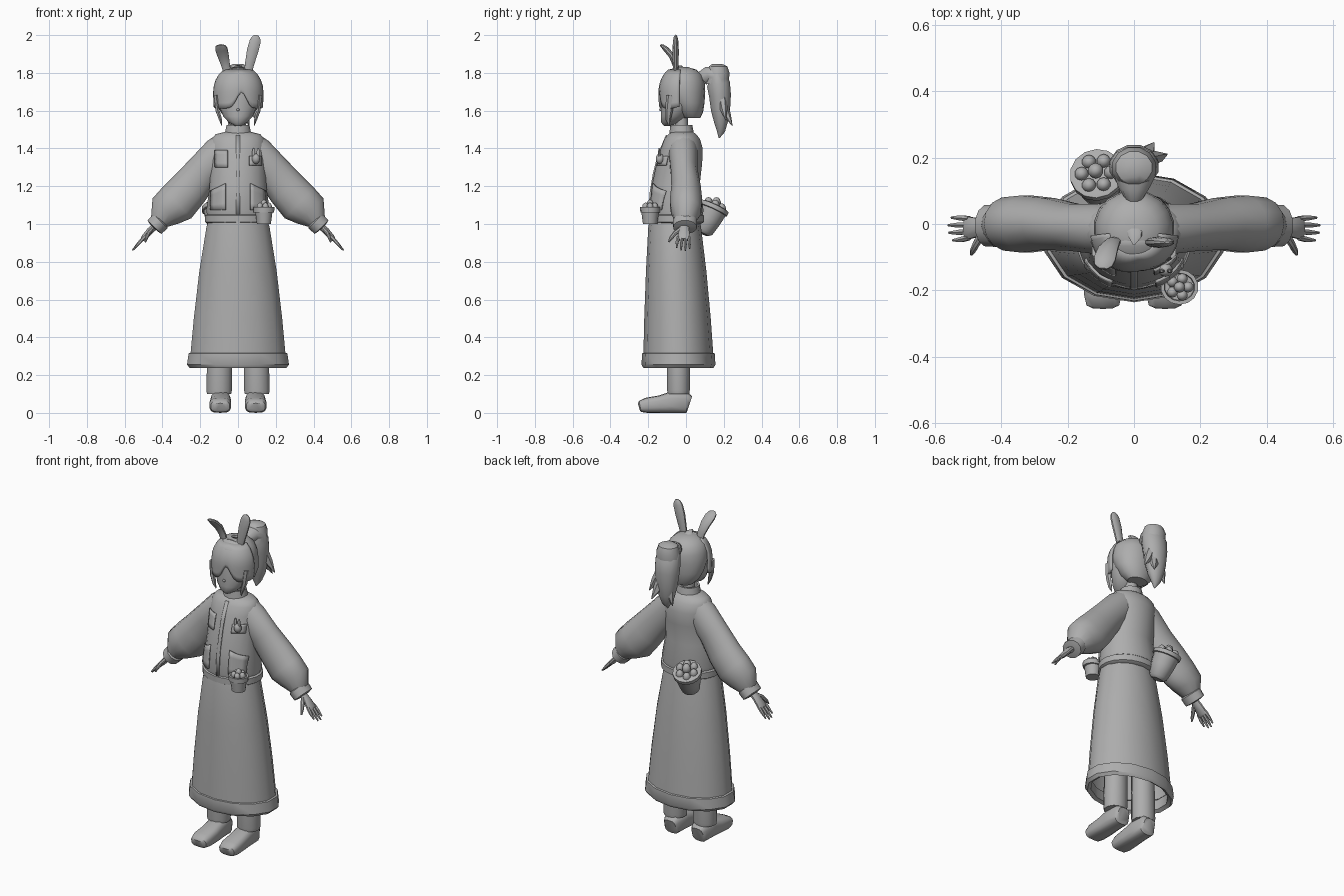
import bpy, bmesh, math
from mathutils import Vector

grey = bpy.data.materials.new("plain_grey")
grey.diffuse_color = (0.42, 0.42, 0.42, 1)


def finish(name, bm, closed=True):
    if closed:
        bmesh.ops.recalc_face_normals(bm, faces=bm.faces)
    me = bpy.data.meshes.new(name)
    bm.to_mesh(me)
    bm.free()
    me.materials.append(grey)
    ob = bpy.data.objects.new(name, me)
    bpy.context.collection.objects.link(ob)
    return ob


def loft(name, pts, n=12, ref=None, caps=True, p=1.0, sx=1):
    """Skin of rings (x, y, z, a, b); level rings, or rings across the path with a along ref."""
    bm = bmesh.new()
    c = [Vector(q[:3]) for q in pts]
    rings = []
    for i, q in enumerate(pts):
        u, v = Vector((1, 0, 0)), Vector((0, 1, 0))
        if ref:
            t = (c[min(i + 1, len(c) - 1)] - c[max(i - 1, 0)]).normalized()
            u = Vector(ref)
            u = (u - t * u.dot(t)).normalized()
            v = t.cross(u)
        ring = []
        for k in range(n):
            w = 2 * math.pi * (k + 0.5) / n
            cu, sv = math.cos(w), math.sin(w)
            co = c[i] + u * q[3] * math.copysign(abs(cu) ** p, cu) + v * q[4] * math.copysign(abs(sv) ** p, sv)
            ring.append(bm.verts.new((co.x * sx, co.y, co.z)))
        rings.append(ring)
    for r, s in zip(rings, rings[1:]):
        for k in range(n):
            bm.faces.new((r[k], r[(k + 1) % n], s[(k + 1) % n], s[k]))
    if caps:
        bm.faces.new(rings[0])
        bm.faces.new(rings[-1])
    return finish(name, bm)


def ball(name, loc, r, sz=1.25):
    bm = bmesh.new()
    bmesh.ops.create_uvsphere(bm, u_segments=10, v_segments=7, radius=r)
    for v in bm.verts:
        v.co = Vector((v.co.x, v.co.y, v.co.z * sz)) + Vector(loc)
    return finish(name, bm)


# Skirt and its padded hem
loft("skirt", [(0, -.06, 1.04, .155, .13), (0, -.06, .98, .172, .14), (0, -.052, .75, .21, .16),
               (0, -.045, .5, .24, .176), (0, -.04, .29, .26, .186)], 14, caps=False)
loft("skirt_hem", [(0, -.04, .32, .25, .18), (0, -.04, .315, .268, .192), (0, -.04, .255, .277, .196),
                   (0, -.04, .238, .262, .185), (0, -.04, .25, .24, .168), (0, -.04, .31, .24, .168)], 14, caps=False)

# Jacket body, waistband, collar and neck
jacket = loft("jacket", [(0, -.05, 1.03, .162, .135), (0, -.05, 1.07, .17, .145), (0, -.055, 1.2, .152, .128),
                         (0, -.035, 1.32, .148, .122), (0, -.022, 1.4, .15, .112), (0, -.02, 1.45, .142, .095),
                         (0, -.02, 1.475, .12, .075), (0, -.02, 1.49, .06, .055)], 20)
loft("waistband", [(0, -.05, 1.055, .16, .135), (0, -.05, 1.045, .176, .146),
                   (0, -.05, 1.01, .176, .146), (0, -.05, 1.0, .16, .13)], 20)
loft("collar", [(0, -.022, 1.46, .075, .068), (0, -.025, 1.525, .062, .058),
                (0, -.025, 1.525, .05, .046), (0, -.025, 1.47, .05, .046)], 14, caps=False)
loft("neck", [(0, -.022, 1.46, .038, .036), (0, -.025, 1.6, .036, .034)], 10)

bpy.context.view_layer.update()


def plate(name, x0, x1, z0, z1, drop=0.0, lift=.004):
    """Thin panel laid over the jacket front; drop lowers the outer top corner."""
    bm = bmesh.new()
    N = 5
    g = []
    for i in range(N):
        x = x0 + (x1 - x0) * i / (N - 1)
        top = z1 - drop * i / (N - 1)
        col = []
        for j in range(N):
            z = z0 + (top - z0) * j / (N - 1)
            hit, co, _, _ = jacket.ray_cast(Vector((x, -1, z)), Vector((0, 1, 0)))
            col.append(bm.verts.new((x, (co.y if hit else -.05) - lift, z)))
        g.append(col)
    for i in range(N - 1):
        for j in range(N - 1):
            bm.faces.new((g[i][j], g[i + 1][j], g[i + 1][j + 1], g[i][j + 1]))
    ob = finish(name, bm)
    m = ob.modifiers.new("thickness", "SOLIDIFY")
    m.thickness, m.offset = .009, 0


# Pockets, placket and chest panels
plate("front_placket", -.01, .01, 1.05, 1.47)
plate("chest_patch", -.055, -.12, 1.3, 1.39)
plate("chest_pocket", .06, .125, 1.31, 1.36)
for s in (1, -1):
    plate("hip_pocket", .065 * s, .145 * s, 1.075, 1.215, .04, .007)

# Small plush peeking out of the chest pocket
ball("plush_body", (.095, -.138, 1.345), .022)
for dx in (-.012, .012):
    loft("plush_ear", [(.095 + dx, -.14, 1.35, .008, .006), (.095 + dx, -.142, 1.385, .009, .006),
                       (.095 + dx, -.142, 1.402, .004, .003)], 8)

for s in (1, -1):
    # Balloon sleeve and cuff: stations along and across the sloping arm
    def arm(t, n, y, a, b):
        return (.69 * t + .72 * n, y, -.72 * t + .69 * n, a, b)
    loft("sleeve", [arm(-1.0, 1.02, -.015, .07, .08), arm(-.93, 1.022, -.015, .078, .094),
                    arm(-.8, 1.02, -.01, .072, .095), arm(-.68, 1.01, 0, .08, .106),
                    arm(-.58, 1.006, 0, .088, .112), arm(-.51, 1.018, 0, .082, .097),
                    arm(-.445, 1.003, -.005, .055, .052)], 14, (0, 1, 0), sx=s)
    loft("cuff", [arm(-.46, 1.002, -.005, .05, .045), arm(-.45, 1.002, -.005, .066, .055),
                  arm(-.405, 1.002, -.005, .064, .053), arm(-.40, 1.002, -.005, .04, .03)], 12, (0, 1, 0), sx=s)
    # Hand
    loft("palm", [(.43, -.01, .995, .024, .018), (.465, -.01, .965, .028, .018),
                  (.5, -.012, .925, .036, .015), (.508, -.012, .916, .033, .01)], 10, (0, 1, 0), sx=s)
    for k, ln in enumerate((.85, 1, .97, .78)):
        y = .016 - .019 * k
        loft("finger", [(.497, y, .93, .009, .01), (.497 + .03 * ln, y * 1.15, .93 - .034 * ln, .009, .009),
                        (.497 + .062 * ln, y * 1.2, .93 - .07 * ln, .004, .004)], 6, (0, 1, 0), sx=s)
    loft("thumb", [(.455, -.025, .975, .014, .012), (.475, -.06, .95, .012, .011),
                   (.485, -.08, .925, .01, .009), (.49, -.092, .905, .004, .004)], 8, (0, 1, 0), sx=s)
    # Trouser leg and shoe
    loft("trouser_leg", [(.095, -.04, .55, .062, .062), (.098, -.04, .28, .068, .062), (.1, -.04, .12, .07, .062),
                         (.1, -.04, .1, .066, .059)], 12, sx=s)
    loft("shoe", [(.092, .02, .05, .038, .04), (.092, .005, .055, .05, .055), (.092, -.08, .056, .054, .056),
                  (.092, -.14, .046, .057, .046), (.094, -.21, .04, .058, .04), (.094, -.243, .034, .05, .03),
                  (.094, -.25, .032, .035, .02)], 14, (1, 0, 0), p=.65, sx=s)
    # Side locks framing the face
    loft("side_lock", [(.115, -.08, 1.68, .014, .025), (.108, -.09, 1.6, .012, .02),
                       (.092, -.095, 1.55, .009, .014), (.085, -.09, 1.52, .002, .002)], 6, (1, 0, 0), sx=s)

# Head and hair shell
loft("head", [(0, -.095, 1.52, .018, .022), (0, -.085, 1.538, .05, .048), (0, -.065, 1.57, .08, .07),
              (0, -.045, 1.62, .1, .088), (0, -.03, 1.7, .108, .1), (0, -.03, 1.78, .09, .085)], 16)
ball("nose", (0, -.134, 1.605), .008, 1)
loft("hair_back", [(0, .03, 1.56, .06, .045), (0, .02, 1.59, .092, .07), (0, .01, 1.64, .115, .088),
                   (0, -.01, 1.7, .122, .112), (0, -.015, 1.75, .118, .114), (0, -.018, 1.79, .102, .102),
                   (0, -.018, 1.817, .072, .074), (0, -.018, 1.83, .03, .03)], 18)
loft("crown_tuft", [(0, -.02, 1.82, .03, .02), (.003, -.035, 1.838, .02, .014), (0, -.06, 1.842, .004, .004)], 8)

# Swept fringe in two lobes
bm = bmesh.new()
grid = []
for i in range(25):
    a = -1.45 + 2.9 * i / 24
    low = 1.612 + .085 * math.exp(-((a - .15) / .28) ** 2) + .025 * max(0, abs(a) - 1.1)
    col = []
    for j in range(8):
        v = j / 7
        z = 1.815 + (low - 1.815) * v
        r = math.sqrt(max(.3, 1 - (max(0, z - 1.7) / .14) ** 2)) - .05 * max(0, v - .75)
        bulge = 1 + .04 * math.sin(abs(a - .15) * 2.2)
        col.append(bm.verts.new((.128 * r * bulge * math.sin(a), -.02 - .118 * r * bulge * math.cos(a), z)))
    grid.append(col)
for p, q in zip(grid, grid[1:]):
    for j in range(7):
        bm.faces.new((p[j], p[j + 1], q[j + 1], q[j]))
fringe = finish("fringe", bm, closed=False)
m = fringe.modifiers.new("thickness", "SOLIDIFY")
m.thickness, m.offset = .012, 0

# Headband ears: one upright, one folded forward
loft("upright_ear", [(.05, -.055, 1.79, .02, .012), (.062, -.055, 1.85, .026, .016), (.078, -.055, 1.92, .032, .017),
                     (.092, -.055, 1.97, .031, .014), (.097, -.055, 1.99, .022, .01),
                     (.1, -.055, 2.0, .008, .004)], 10, (1, 0, 0))
loft("folded_ear", [(-.055, -.05, 1.79, .02, .012), (-.065, -.055, 1.84, .024, .015), (-.078, -.075, 1.89, .031, .016),
                    (-.088, -.105, 1.925, .034, .015), (-.092, -.125, 1.942, .028, .01),
                    (-.093, -.135, 1.948, .012, .005)], 10, (1, 0, 0))
loft("headband", [(.125 * math.cos(w), -.055, 1.69 + .135 * math.sin(w), .012, .006)
                  for w in [math.pi * (.1 + .8 * i / 12) for i in range(13)]], 6, (0, 1, 0))

# Ponytail with loose pointed ends
loft("ponytail", [(0, .085, 1.77, .03, .04), (0, .115, 1.79, .05, .045), (0, .155, 1.79, .068, .056),
                  (0, .172, 1.74, .076, .064), (0, .18, 1.68, .074, .06), (0, .183, 1.6, .064, .052),
                  (0, .185, 1.54, .05, .038), (0, .185, 1.49, .028, .022), (0, .175, 1.455, .003, .003)],
     12, (1, 0, 0))
loft("ponytail_top", [(0, .165, 1.74, .07, .062), (0, .17, 1.8, .068, .063), (0, .17, 1.835, .056, .05),
                      (0, .165, 1.848, .025, .025)], 12)
for x, y, z in ((.1, .21, 1.55), (.06, .245, 1.52), (-.05, .2, 1.49)):
    loft("ponytail_lock", [(x * .3, .19, z + .14, .03, .025), (x * .65, .5 * (y + .19), z + .06, .026, .02),
                           (x, y, z, .002, .002)], 6, (1, 0, 0))

# Hip bucket of eggs
loft("bucket", [(.137, -.19, 1.0, .038, .038), (.137, -.19, 1.06, .046, .046), (.137, -.19, 1.062, .056, .052),
                (.137, -.19, 1.09, .057, .053), (.137, -.19, 1.09, .046, .042), (.137, -.19, 1.07, .044, .04)], 14)
for k in range(5):
    w = 2 * math.pi * k / 5
    ball("bucket_egg", (.137 + .026 * math.cos(w), -.19 + .026 * math.sin(w), 1.092), .017)
ball("bucket_egg", (.137, -.19, 1.108), .017)

# Tilted basket of eggs at the back
top, axis = Vector((-.112, .148, 1.085)), Vector((-.12, .42, .9)).normalized()
rings = [(-.15, .035), (-.135, .052), (-.07, .066), (-.015, .073), (-.012, .081), (.008, .081), (.008, .068), (-.02, .064)]
loft("back_basket", [(*(top + axis * h), r, r) for h, r in rings[:5]], 14, (1, 0, 0))
loft("basket_rim", [(*(top + axis * h), r, r) for h, r in ((-.015, .07), (-.012, .081), (.01, .081), (.014, .068))],
     14, (1, 0, 0))
u = Vector((1, 0, 0)) - axis * axis.x
v = axis.cross(u)
for k in range(6):
    w = 2 * math.pi * k / 6
    ball("basket_egg", top + axis * .012 + (u * math.cos(w) + v * math.sin(w)) * .045, .022)
ball("basket_egg", top + axis * .03, .024)

# Smooth shading with sharp edges kept
for ob in bpy.context.scene.objects:
    ob.select_set(True)
    bpy.context.view_layer.objects.active = ob
bpy.ops.object.shade_smooth_by_angle(angle=math.radians(38))
